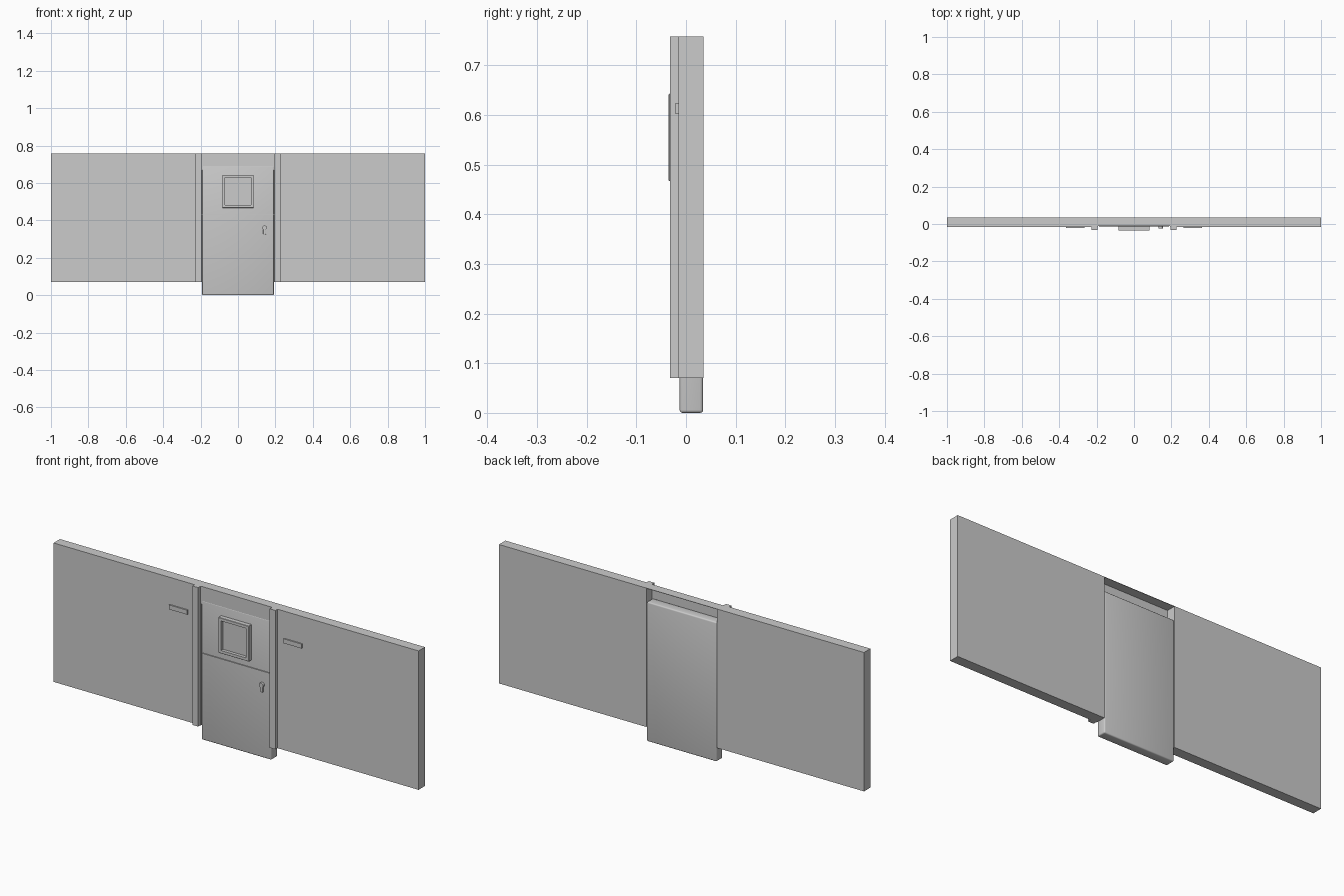
import bpy, bmesh, math

if "Cube" in bpy.data.objects:
    bpy.data.objects.remove(bpy.data.objects["Cube"])


def add_mesh(name, bm):
    me = bpy.data.meshes.new(name)
    bmesh.ops.recalc_face_normals(bm, faces=bm.faces)
    bm.to_mesh(me)
    bm.free()
    ob = bpy.data.objects.new(name, me)
    bpy.context.collection.objects.link(ob)
    return ob


def box(name, x, y, z, bevel=0.0, segments=3):
    bm = bmesh.new()
    bmesh.ops.create_cube(bm, size=1)
    for v in bm.verts:
        for i, (a, b) in enumerate((x, y, z)):
            v.co[i] = b if v.co[i] > 0 else a
    if bevel:
        bmesh.ops.bevel(bm, geom=bm.edges[:], offset=bevel, segments=segments,
                        profile=0.5, affect='EDGES')
    return add_mesh(name, bm)


def smooth(ob):
    bpy.ops.object.select_all(action='DESELECT')
    bpy.context.view_layer.objects.active = ob
    ob.select_set(True)
    bpy.ops.object.shade_smooth_by_angle(angle=math.radians(35))


def cut(ob, cutter):
    m = ob.modifiers.new("cut", 'BOOLEAN')
    m.operation = 'DIFFERENCE'
    m.solver = 'EXACT'
    m.object = cutter
    bpy.context.view_layer.objects.active = ob
    bpy.ops.object.modifier_apply(modifier=m.name)
    bpy.data.objects.remove(cutter, do_unlink=True)


BOTTOM, TOP = 0.07, 0.758

# Mirrored walls, jambs and wall plates
for side, s in (("left", -1), ("right", 1)):
    def span(a, b):
        return tuple(sorted((s * a, s * b)))
    box(side + "_wall", span(0.193, 1.0), (-0.015, 0.035), (BOTTOM, TOP))
    box(side + "_jamb", span(0.196, 0.227), (-0.032, -0.014), (BOTTOM, TOP))
    box(side + "_wall_plate", span(0.264, 0.364), (-0.0215, -0.012), (0.602, 0.624))

# Thin header over the doorway, open at the back
box("header_front", (-0.193, 0.193), (-0.012, -0.010), (0.67, TOP))
box("header_top", (-0.193, 0.193), (-0.012, 0.035), (TOP - 0.002, TOP))

# Lowered door slab with a seam across its front
door = box("door_slab", (-0.1915, 0.1915), (-0.0128, 0.0345), (0.0, 0.69), bevel=0.006)
seam = box("seam_cutter", (-0.3, 0.3), (-0.03, -0.008), (0.428, 0.432))
seam.hide_render = True
cut(door, seam)
smooth(door)

# Raised window frame with a recessed pane
frame = box("window_frame", (-0.084, 0.084), (-0.035, -0.010), (0.467, 0.643),
            bevel=0.0015, segments=1)
hole = box("window_cutter", (-0.069, 0.069), (-0.05, -0.019), (0.482, 0.628))
hole.hide_render = True
cut(frame, hole)

# Door handle: round knob and hanging lever
bm = bmesh.new()
bmesh.ops.create_cone(bm, cap_ends=True, segments=24, radius1=0.012, radius2=0.012, depth=0.012)
for v in bm.verts:
    x, y, z = v.co
    v.co = (x + 0.142, z - 0.017, y + 0.361)
smooth(add_mesh("handle_knob", bm))
box("handle_lever", (0.135, 0.149), (-0.020, -0.011), (0.325, 0.361), bevel=0.002, segments=2)
